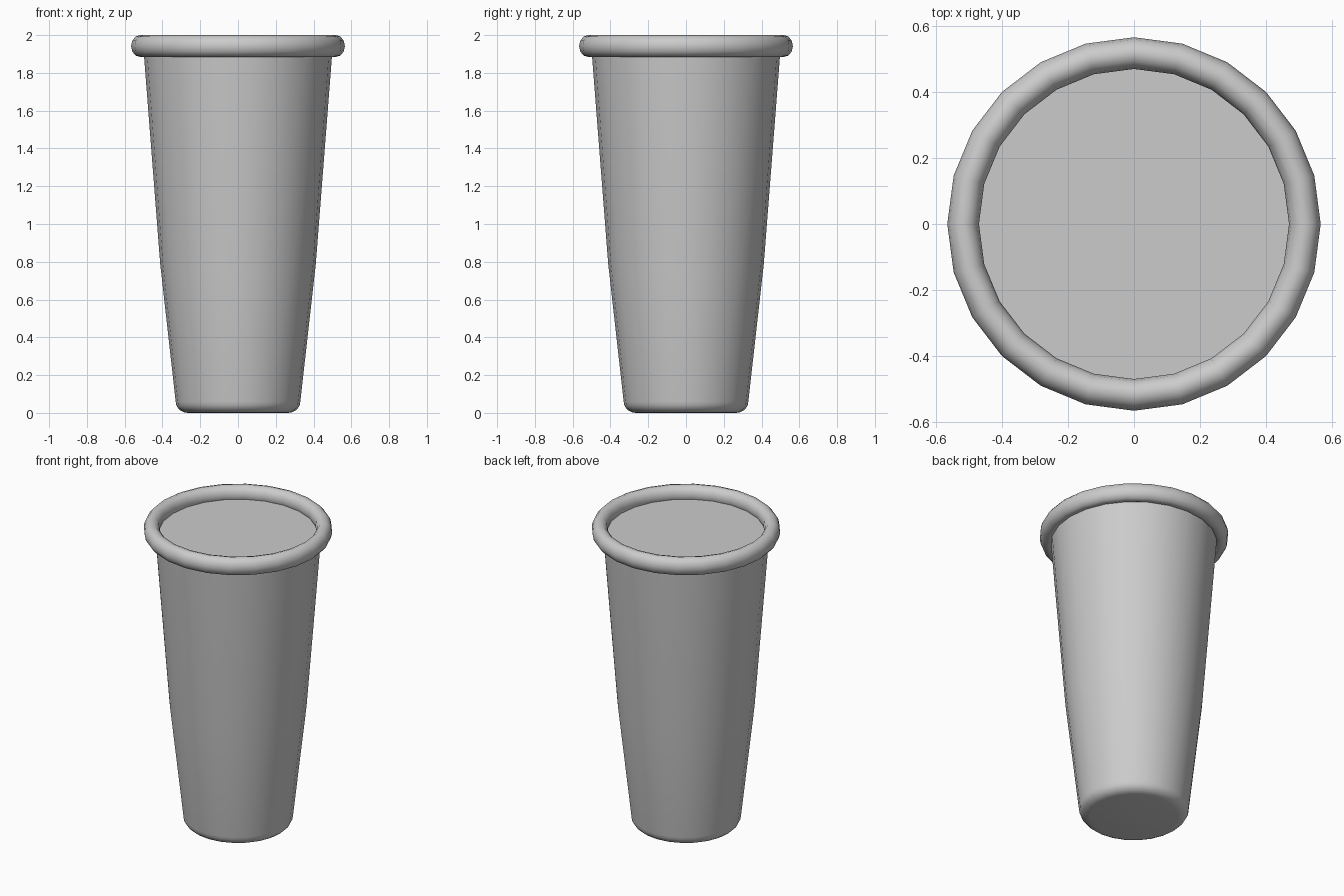
import bpy
import bmesh
from math import cos, sin, pi, radians

SEGMENTS = 24

cube = bpy.data.objects.get("Cube")
if cube:
    bpy.data.objects.remove(cube, do_unlink=True)

grey = bpy.data.materials.new("plain grey")
grey.use_nodes = True
colour = (0.6, 0.6, 0.6, 1)
grey.diffuse_color = colour
grey.node_tree.nodes["Principled BSDF"].inputs["Base Color"].default_value = colour


def arc(r, z, rx, rz, start, end, steps):
    """Points (radius, height) along an elliptical arc, angles in degrees."""
    angles = [radians(start + (end - start) * i / steps) for i in range(steps + 1)]
    return [(r + rx * cos(a), z + rz * sin(a)) for a in angles]


def lathe(name, profile, closed=False):
    """Spin a profile about z; an open profile gets flat caps at both ends."""
    bm = bmesh.new()
    rings = [[bm.verts.new((r * cos(2 * pi * i / SEGMENTS),
                            r * sin(2 * pi * i / SEGMENTS), z))
              for i in range(SEGMENTS)] for r, z in profile]
    pairs = list(zip(rings, rings[1:]))
    if closed:
        pairs.append((rings[-1], rings[0]))
    else:
        bm.faces.new(rings[0][::-1])
        bm.faces.new(rings[-1])
    for low, high in pairs:
        for i in range(SEGMENTS):
            j = (i + 1) % SEGMENTS
            bm.faces.new((low[i], low[j], high[j], high[i]))
    bmesh.ops.recalc_face_normals(bm, faces=bm.faces)
    mesh = bpy.data.meshes.new(name)
    bm.to_mesh(mesh)
    bm.free()
    mesh.materials.append(grey)
    obj = bpy.data.objects.new(name, mesh)
    bpy.context.collection.objects.link(obj)
    bpy.ops.object.select_all(action="DESELECT")
    obj.select_set(True)
    bpy.context.view_layer.objects.active = obj
    bpy.ops.object.shade_smooth_by_angle(angle=radians(40))
    return obj


# Tapered cup body with a rounded foot and a flat closed top
foot = arc(0.265, 0.06, 0.065, 0.06, -90, 0, 5)
lathe("cup_body", foot + [(0.412, 0.79), (0.5, 1.92)])

# Rolled rim
lathe("rolled_rim", arc(0.518, 1.942, 0.048, 0.058, 0, 330, 11), closed=True)
